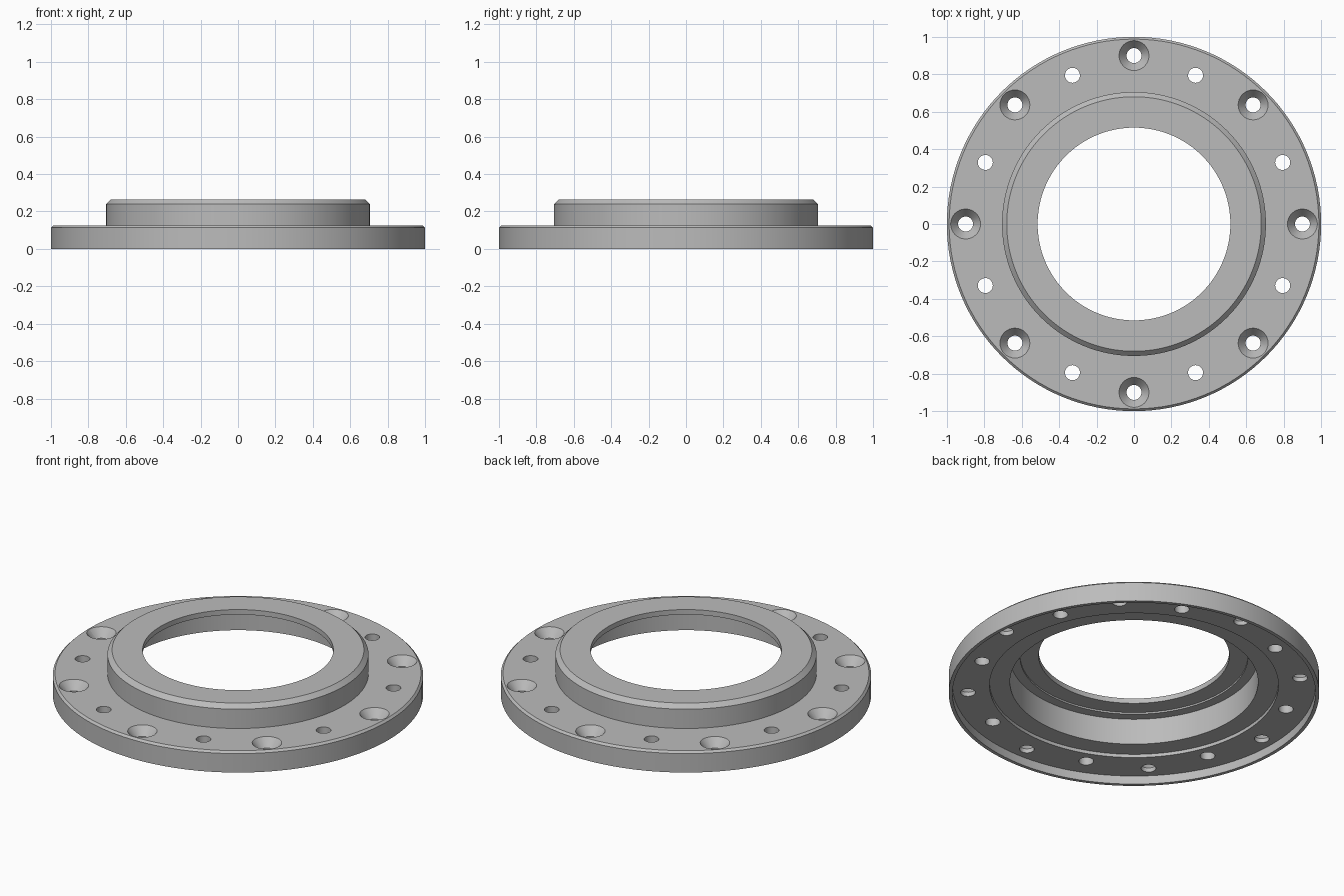
import bpy, bmesh
from math import sin, cos, pi, radians

cube = bpy.data.objects.get("Cube")
if cube:
    bpy.data.objects.remove(cube, do_unlink=True)

steel = bpy.data.materials.new("steel grey")
steel.use_nodes = True
colour = (0.5, 0.5, 0.5, 1)
steel.diffuse_color = colour
steel.node_tree.nodes["Principled BSDF"].inputs["Base Color"].default_value = colour


def lathe(bm, profile, steps, cx=0, cy=0):
    """Revolve a closed (radius, height) profile; radius 0 makes a cap point."""
    rings = []
    for r, z in profile:
        if r == 0:
            rings.append([bm.verts.new((cx, cy, z))] * steps)
        else:
            rings.append([bm.verts.new((cx + r * cos(2 * pi * i / steps),
                                        cy + r * sin(2 * pi * i / steps), z))
                          for i in range(steps)])
    for a, b in zip(rings, rings[1:] + rings[:1]):
        if a[0] is a[1] and b[0] is b[1]:
            continue
        for i in range(steps):
            j = (i + 1) % steps
            corners = list(dict.fromkeys((a[i], a[j], b[j], b[i])))
            bm.faces.new(corners)


def finish(bm, name):
    bmesh.ops.recalc_face_normals(bm, faces=bm.faces)
    mesh = bpy.data.meshes.new(name)
    bm.to_mesh(mesh)
    bm.free()
    mesh.materials.append(steel)
    obj = bpy.data.objects.new(name, mesh)
    bpy.context.collection.objects.link(obj)
    return obj


# Flange body: outer rim and hub on top, stepped hollow underneath
body = [
    (0.515, 0.265), (0.68, 0.265), (0.705, 0.24), (0.705, 0.125),
    (0.988, 0.125), (1.0, 0.113), (1.0, 0.0), (0.98, 0.0),
    (0.98, 0.05), (0.78, 0.05), (0.78, 0.07), (0.67, 0.07),
    (0.67, 0.225), (0.615, 0.225), (0.615, 0.235), (0.515, 0.235),
]
bm = bmesh.new()
lathe(bm, body, 128)
flange = finish(bm, "flange")

# Bolt holes: countersunk and plain ones alternate round the rim
plain = [(0, -0.1), (0.04, -0.1), (0.04, 0.3), (0, 0.3)]
sunk = [(0, -0.1), (0.04, -0.1), (0.04, 0.075), (0.08, 0.125), (0.08, 0.3), (0, 0.3)]
bm = bmesh.new()
for k in range(8):
    for profile, dist, turn in ((sunk, 0.9, 0), (plain, 0.86, 22.5)):
        a = radians(45 * k + turn)
        lathe(bm, profile, 32, dist * cos(a), dist * sin(a))
cutter = finish(bm, "hole_cutter")
cutter.hide_render = True

cut = flange.modifiers.new("bolt_holes", 'BOOLEAN')
cut.operation = 'DIFFERENCE'
cut.solver = 'EXACT'
cut.object = cutter

bpy.ops.object.select_all(action='DESELECT')
flange.select_set(True)
bpy.context.view_layer.objects.active = flange
bpy.ops.object.modifier_apply(modifier=cut.name)
bpy.data.objects.remove(cutter, do_unlink=True)
bpy.ops.object.shade_smooth_by_angle(angle=radians(25))
